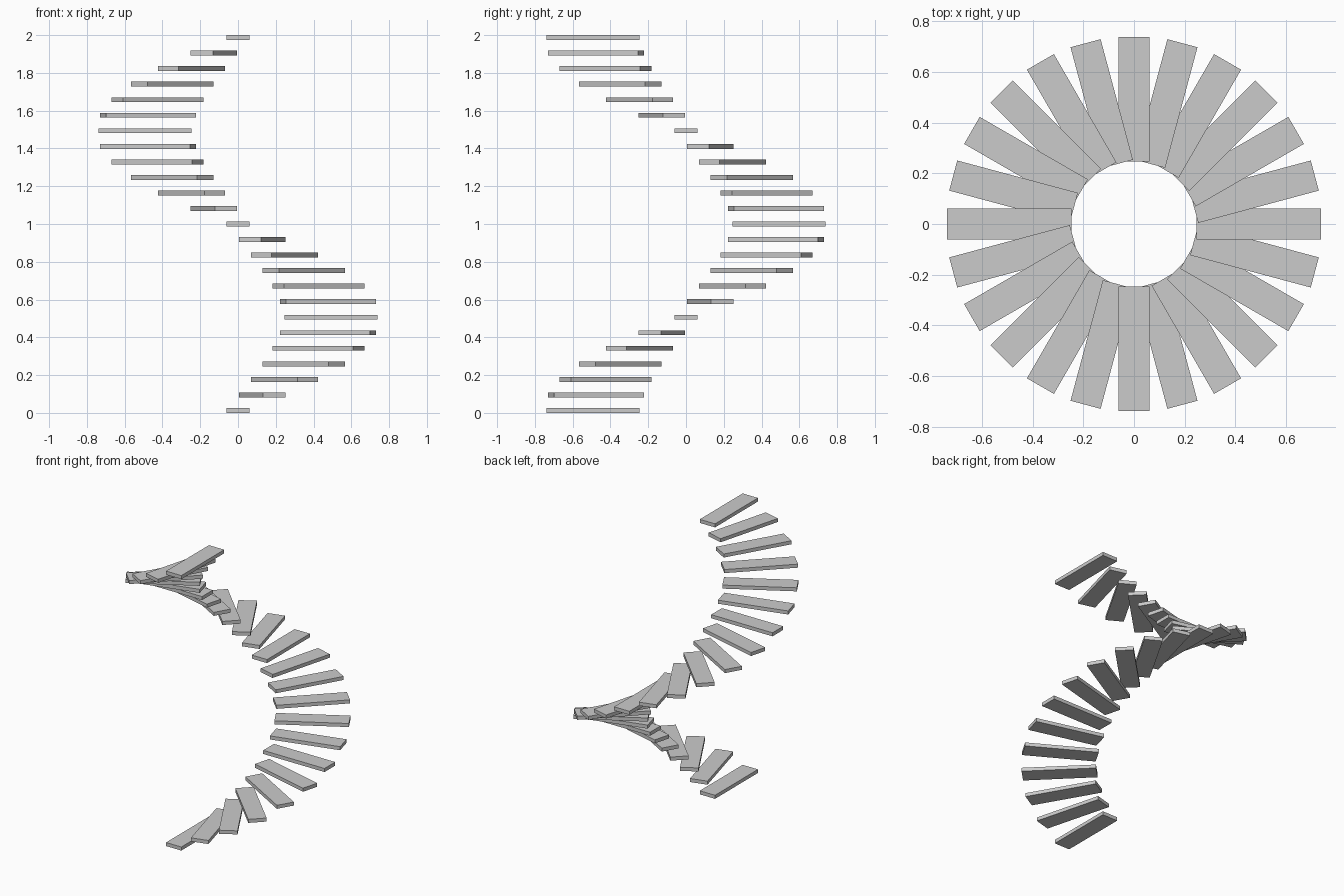
import bpy
from math import radians
from mathutils import Matrix

if "Cube" in bpy.data.objects:
    bpy.data.objects.remove(bpy.data.objects["Cube"])

STEPS = 25
INNER, OUTER = 0.246, 0.739
WIDTH, THICK, HEIGHT = 0.123, 0.026, 2.0
RISE = (HEIGHT - THICK) / (STEPS - 1)

# One full turn of floating stair treads, starting at the front
for i in range(STEPS):
    bpy.ops.mesh.primitive_cube_add(size=1)
    tread = bpy.context.object
    tread.name = f"stair_tread_{i + 1:02d}"
    tread.data.transform(Matrix.Diagonal((OUTER - INNER, WIDTH, THICK, 1)))
    tread.data.transform(Matrix.Translation(((INNER + OUTER) / 2, 0, THICK / 2)))
    tread.location.z = i * RISE
    tread.rotation_euler.z = radians(-90 + 15 * i)
